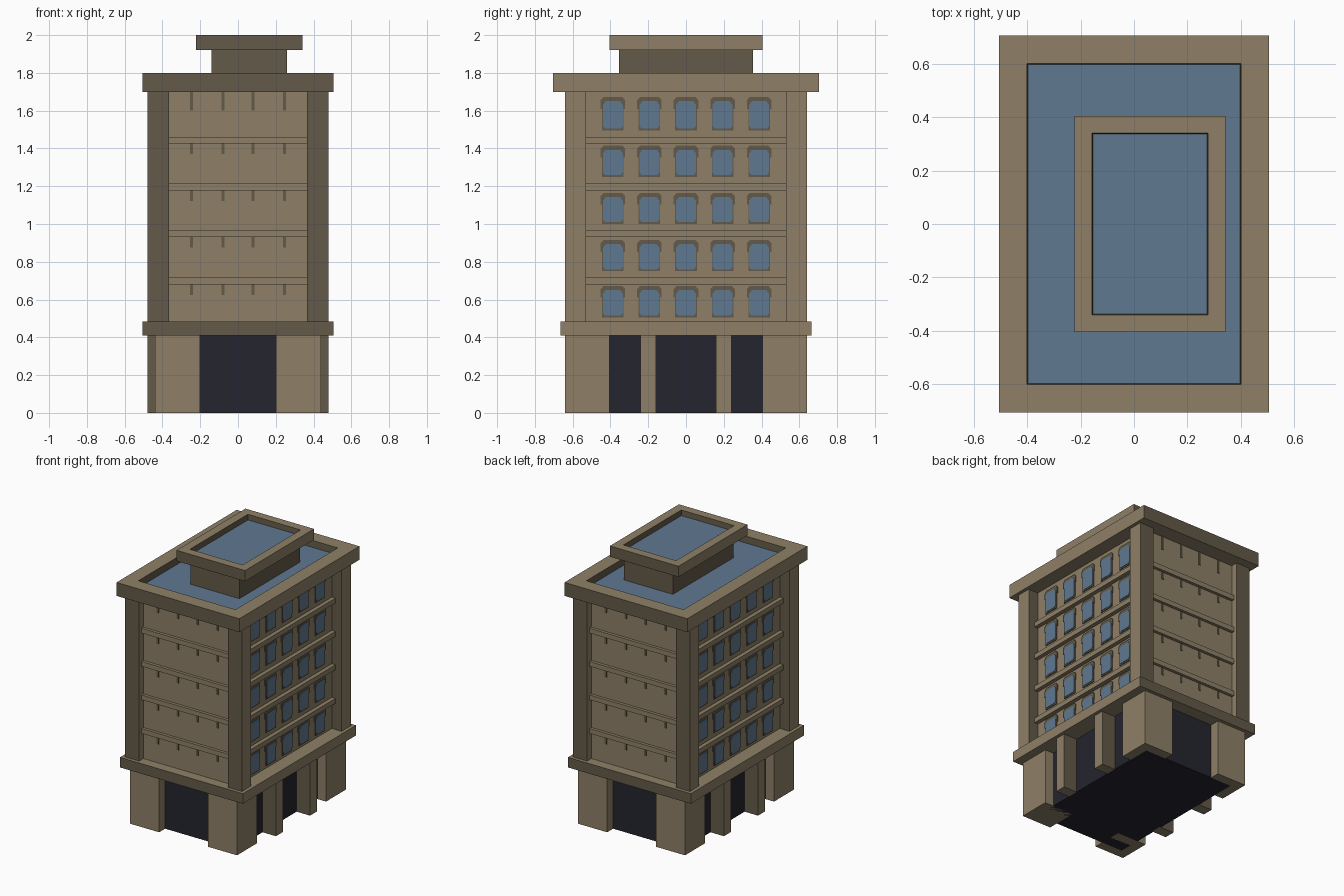
import bpy, bmesh

if "Cube" in bpy.data.objects:
    bpy.data.objects.remove(bpy.data.objects["Cube"])

def material(name, rgb):
    m = bpy.data.materials.new(name)
    m.diffuse_color = (*rgb, 1)
    m.use_nodes = True
    m.node_tree.nodes["Principled BSDF"].inputs["Base Color"].default_value = m.diffuse_color
    return m

STONE = material("light stone", (0.271, 0.216, 0.136))
DARK = material("dark stone", (0.125, 0.102, 0.065))
GLASS = material("blue glass", (0.117, 0.188, 0.283))
SHADE = material("dark entrance", (0.018, 0.018, 0.028))

def finish(name, bm, mats):
    bmesh.ops.recalc_face_normals(bm, faces=bm.faces)
    me = bpy.data.meshes.new(name)
    bm.to_mesh(me)
    bm.free()
    for m in mats:
        me.materials.append(m)
    ob = bpy.data.objects.new(name, me)
    bpy.context.collection.objects.link(ob)
    return ob

def box(name, x, y, z, mat=STONE, ends=None, rim=0, depth=0):
    """Box from ranges; 'ends' colours the y faces, 'rim' sinks a glass roof into the top."""
    bm = bmesh.new()
    bmesh.ops.create_cube(bm, size=1)
    for v in bm.verts:
        v.co = [(r[0] + r[1]) / 2 + c * (r[1] - r[0]) for r, c in zip((x, y, z), v.co)]
    bm.normal_update()
    for f in bm.faces:
        if ends and abs(f.normal.y) > 0.9:
            f.material_index = 1
    if rim:
        top = max(bm.faces, key=lambda f: f.calc_center_median().z)
        bmesh.ops.inset_region(bm, faces=[top], thickness=rim, use_even_offset=True)
        # second tiny inset becomes the parapet's inner wall
        wall = bmesh.ops.inset_region(bm, faces=[top], thickness=0.003, use_even_offset=True)
        for f in wall["faces"]:
            f.material_index = 1
        for v in top.verts:
            v.co.z -= depth
        top.material_index = 2
    return finish(name, bm, [mat, ends or mat, GLASS])

def plate(name, points, side, x, thick, mat):
    """Thin plate on a long wall from a (y, z) outline."""
    bm = bmesh.new()
    f = bm.faces.new([bm.verts.new((side * x, a, b)) for a, b in points])
    ext = bmesh.ops.extrude_face_region(bm, geom=[f])
    for v in ext["geom"]:
        if isinstance(v, bmesh.types.BMVert):
            v.co.x += side * thick
    return finish(name, bm, [mat])

def span(s, a, b):
    return sorted((s * a, s * b))

# ground floor: recessed dark core, corner piers and side pillars
box("entrance_core", (-0.37, 0.37), (-0.57, 0.57), (0, 0.42), SHADE)
for sx in (-1, 1):
    for sy in (-1, 1):
        box("ground_corner_pier", span(sx, 0.2, 0.44), span(sy, 0.405, 0.64), (0, 0.42))
        box("ground_pillar", span(sx, 0.36, 0.48), span(sy, 0.16, 0.24), (0, 0.42), STONE, DARK)
        box("upper_corner_pier", span(sx, 0.365, 0.48), span(sy, 0.53, 0.64),
            (0.48, 1.71), STONE, DARK)

# ledge above the ground floor and main wall body
box("ground_ledge", (-0.505, 0.505), (-0.665, 0.665), (0.41, 0.485), STONE, DARK)
box("main_walls", (-0.4, 0.4), (-0.59, 0.59), (0.48, 1.71))

# floor bands
for z in (0.68, 0.93, 1.178, 1.425):
    box("floor_band", (-0.43, 0.43), (-0.612, 0.612), (z, z + 0.036))

# arched windows with dark surrounds on both long sides
for s in (-1, 1):
    for zb, zt in ((0.515, 0.65), (0.76, 0.893), (1.01, 1.142), (1.26, 1.393), (1.505, 1.65)):
        for i in range(-2, 3):
            c = i * 0.1935
            hood = [(-.057, zb - .01), (.057, zb - .01), (.057, zt - .04), (.065, zt - .04),
                    (.065, zt + .005), (.05, zt + .022), (-.05, zt + .022), (-.065, zt + .005),
                    (-.065, zt - .04), (-.057, zt - .04)]
            pane = [(-.042, zb), (.042, zb), (.053, zb + .015), (.053, zt - .02),
                    (.038, zt), (-.038, zt), (-.053, zt - .02), (-.053, zb + .015)]
            plate("window_surround", [(c + a, b) for a, b in hood], s, 0.399, 0.007, DARK)
            plate("window_pane", [(c + a, b) for a, b in pane], s, 0.401, 0.008, GLASS)

# small dark marks under each band on the short sides
for sy in (-1, 1):
    for z in (0.68, 0.93, 1.178, 1.425, 1.70):
        low = 0.10 if z > 1.6 else 0.055
        for x in (-0.245, -0.08, 0.08, 0.245):
            box("wall_bracket", (x - 0.008, x + 0.008), span(sy, 0.585, 0.595), (z - low, z), DARK)

# cornice with sunken roof, then the offset rooftop block
box("roof_cornice", (-0.505, 0.505), (-0.705, 0.705), (1.7, 1.8), STONE, DARK, 0.105, 0.05)
box("rooftop_neck", (-0.14, 0.26), (-0.355, 0.355), (1.74, 1.93), DARK)
box("rooftop_cap", (-0.222, 0.342), (-0.405, 0.405), (1.92, 2.0), STONE, DARK, 0.065, 0.04)
